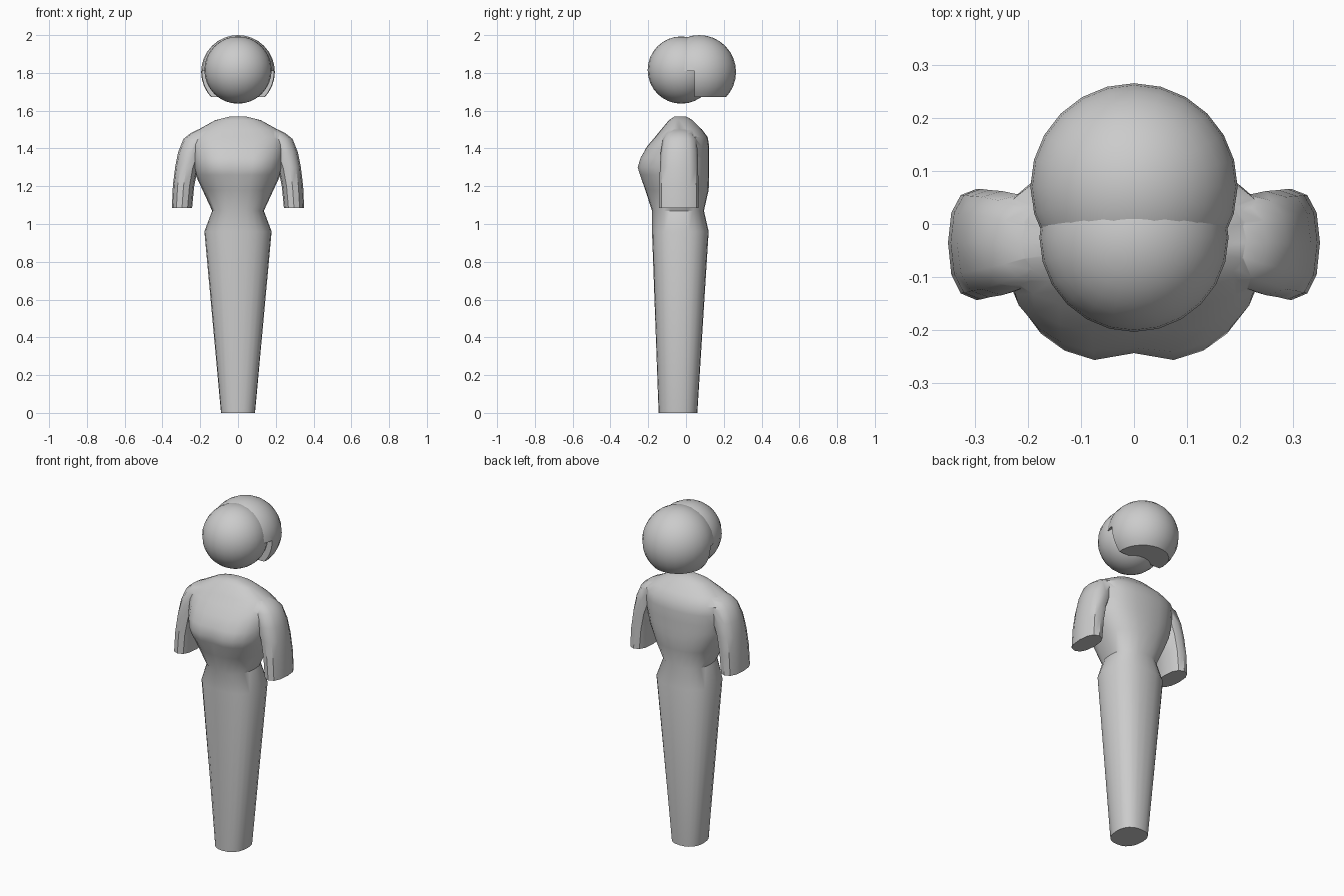
import bpy, bmesh, math

if "Cube" in bpy.data.objects:
    bpy.data.objects.remove(bpy.data.objects["Cube"])

MID_Y = -0.035


def spow(v, p):
    return math.copysign(abs(v) ** p, v)


def smooth(ob, angle=40):
    bpy.ops.object.select_all(action='DESELECT')
    ob.select_set(True)
    bpy.context.view_layer.objects.active = ob
    bpy.ops.object.shade_smooth_by_angle(angle=math.radians(angle))


def loft(name, rings, n, power=1.0, cleft=0.0):
    """Rings of (z, x0, x1, y_front, y_back), joined upward and capped."""
    bm = bmesh.new()
    loops = []
    for z, x0, x1, yf, yb in rings:
        mid = min(max(MID_Y, yf + 0.01), yb - 0.01)
        loop = []
        for i in range(n):
            a = 2 * math.pi * i / n
            c, s = spow(math.cos(a), power), spow(math.sin(a), power)
            x = (x0 + x1) / 2 + (x1 - x0) / 2 * c
            y = mid + s * ((yb - mid) if s > 0 else (mid - yf))
            if s < 0:
                y += cleft * math.exp(-(x / 0.05) ** 2 - ((z - 1.3) / 0.08) ** 2)
            loop.append(bm.verts.new((x, y, z)))
        loops.append(loop)
    for a, b in zip(loops, loops[1:]):
        for i in range(n):
            j = (i + 1) % n
            bm.faces.new((a[i], a[j], b[j], b[i]))
    bm.faces.new(loops[0][::-1])
    bm.faces.new(loops[-1])
    me = bpy.data.meshes.new(name)
    bm.to_mesh(me)
    bm.free()
    ob = bpy.data.objects.new(name, me)
    bpy.context.collection.objects.link(ob)
    return ob


def boolean(ob, other, op):
    bpy.context.view_layer.objects.active = ob
    m = ob.modifiers.new(op, 'BOOLEAN')
    m.operation, m.object, m.solver = op, other, 'EXACT'
    bpy.ops.object.modifier_apply(modifier=m.name)
    bpy.data.objects.remove(other)


def ball(name, y, z, r):
    bpy.ops.mesh.primitive_uv_sphere_add(segments=24, ring_count=16, radius=r, location=(0, y, z))
    ob = bpy.context.object
    ob.name = name
    return ob


def box(x, y0, y1, z0, z1):
    bpy.ops.mesh.primitive_cube_add(size=1, location=(0, (y0 + y1) / 2, (z0 + z1) / 2))
    ob = bpy.context.object
    ob.scale = (2 * x, y1 - y0, z1 - z0)
    ob.hide_render = True
    return ob


# Tapered legs, waist and chest: z, half width, front, back
profile = [
    (0.0, 0.09, -0.145, 0.06), (0.96, 0.178, -0.18, 0.12),
    (1.07, 0.137, -0.18, 0.095), (1.18, 0.188, -0.218, 0.12),
    (1.26, 0.225, -0.252, 0.123), (1.30, 0.235, -0.265, 0.123),
    (1.35, 0.245, -0.248, 0.123), (1.41, 0.252, -0.21, 0.123),
    (1.46, 0.255, -0.165, 0.115), (1.50, 0.21, -0.132, 0.085),
    (1.55, 0.12, -0.09, 0.035), (1.57, 0.04, -0.06, 0.0),
]
body = loft("body", [(z, -h, h, f, b) for z, h, f, b in profile], 24, 0.85, 0.022)

# Short arms, merged into the shoulders
arm = [
    (1.085, 0.243, 0.35, -0.143, 0.066), (1.20, 0.232, 0.345, -0.142, 0.066),
    (1.30, 0.212, 0.333, -0.138, 0.064), (1.38, 0.18, 0.317, -0.134, 0.062),
    (1.45, 0.14, 0.289, -0.122, 0.055), (1.48, 0.11, 0.252, -0.108, 0.04),
    (1.50, 0.09, 0.213, -0.085, 0.02),
]
for side in (1, -1):
    rings = [(z,) + tuple(sorted((side * a, side * b))) + (f, k) for z, a, b, f, k in arm]
    boolean(body, loft("arm", rings, 12, 0.85), 'UNION')
smooth(body)

# Round head
head = ball("head", -0.025, 1.815, 0.178)
smooth(head)

# Hair cap, trimmed flat below and notched around the face
hair = ball("hair", 0.07, 1.805, 0.195)
boolean(hair, box(0.4, -0.4, 0.5, 1.4, 1.672), 'DIFFERENCE')
boolean(hair, box(0.4, -0.4, 0.045, 1.4, 1.81), 'DIFFERENCE')
smooth(hair)
